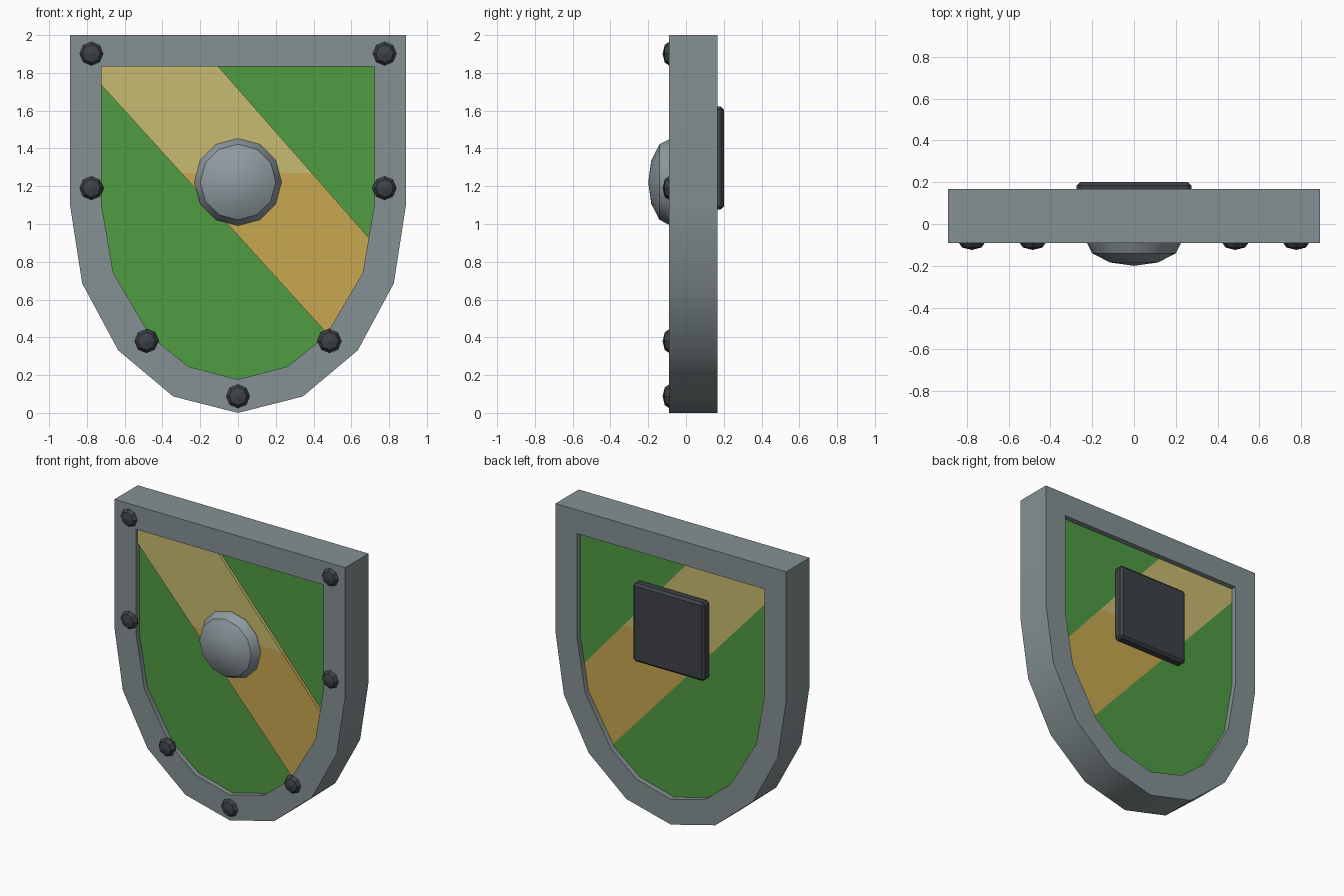
import bpy, bmesh, math
from mathutils import Vector

if "Cube" in bpy.data.objects:
    bpy.data.objects.remove(bpy.data.objects["Cube"])


def material(name, rgb):
    lin = [((c / 255 + 0.055) / 1.055) ** 2.4 for c in rgb]
    m = bpy.data.materials.new(name)
    m.diffuse_color = (*lin, 1)
    m.use_nodes = True
    m.node_tree.nodes["Principled BSDF"].inputs["Base Color"].default_value = m.diffuse_color
    return m


FRAME = material("grey steel", (133, 145, 147))
BOSS = material("pale steel", (143, 154, 160))
DARK = material("dark iron", (62, 66, 70))
GREEN = material("green paint", (80, 155, 66))
LIGHT = material("pale yellow paint", (201, 187, 112))
GOLD = material("gold paint", (201, 167, 80))


def finish(bm, name, mat, smooth=False):
    bmesh.ops.recalc_face_normals(bm, faces=bm.faces)
    me = bpy.data.meshes.new(name)
    bm.to_mesh(me)
    bm.free()
    me.materials.append(mat)
    ob = bpy.data.objects.new(name, me)
    bpy.context.collection.objects.link(ob)
    if smooth:
        bpy.ops.object.select_all(action='DESELECT')
        ob.select_set(True)
        bpy.context.view_layer.objects.active = ob
        bpy.ops.object.shade_smooth_by_angle(angle=math.radians(32))
    return ob


def mirrored(half):
    """Closed outline from right-half points (top to bottom tip)."""
    return half + [(-x, z) for x, z in reversed(half[:-1])]


OUTER = mirrored([(0.89, 2), (0.89, 1.105), (0.825, 0.686), (0.634, 0.331),
                  (0.343, 0.087), (0, 0)])
INNER = mirrored([(0.723, 1.835), (0.723, 1.105), (0.66, 0.74), (0.462, 0.405),
                  (0.264, 0.246), (0, 0.177)])


# Frame: ring between the two outlines
def frame():
    bm = bmesh.new()
    loops = [[bm.verts.new((x, y, z)) for x, z in pts]
             for pts, y in ((OUTER, -0.09), (INNER, -0.09), (INNER, 0.167), (OUTER, 0.167))]
    n = len(OUTER)
    for k in range(4):
        a, b = loops[k], loops[(k + 1) % 4]
        for i in range(n):
            j = (i + 1) % n
            bm.faces.new((a[i], a[j], b[j], b[i]))
    finish(bm, "frame", FRAME, True)


# Panel pieces: inner prism trimmed by planes, keeping the side away from each normal
def panel(name, mat, front, cuts):
    bm = bmesh.new()
    f = bm.faces.new([bm.verts.new((x, front, z)) for x, z in INNER])
    r = bmesh.ops.extrude_face_region(bm, geom=[f])
    for v in r["geom"]:
        if isinstance(v, bmesh.types.BMVert):
            v.co.y = 0.13
    bmesh.ops.recalc_face_normals(bm, faces=bm.faces)
    for co, no in cuts:
        bmesh.ops.bisect_plane(bm, geom=bm.verts[:] + bm.edges[:] + bm.faces[:],
                               plane_co=co, plane_no=no, clear_outer=True)
        bmesh.ops.holes_fill(bm, edges=[e for e in bm.edges if e.is_boundary], sides=0)
    finish(bm, name, mat)


def line(x1, z1, x2, z2):
    """Plane through a front-view line, normal up and to the right."""
    return Vector((x1, 0, z1)), Vector((z1 - z2, 0, x2 - x1))


def flip(plane):
    return plane[0], -plane[1]


upper = line(-0.105, 1.835, 0.69, 0.93)
lower = line(-0.723, 1.735, 0.475, 0.416)
split = Vector((0, 0, 1.27)), Vector((0, 0, 1))

frame()
panel("upper_panel", GREEN, -0.055, [flip(upper)])
panel("lower_panel", GREEN, -0.055, [lower])
panel("stripe_top", LIGHT, -0.075, [upper, flip(lower), flip(split)])
panel("stripe_bottom", GOLD, -0.075, [upper, flip(lower), split])


# Domes: flattened spheres with their pole facing the front
def dome(name, mat, x, y, z, r, depth, segs, rings, smooth):
    bm = bmesh.new()
    bmesh.ops.create_uvsphere(bm, u_segments=segs, v_segments=rings, radius=1)
    for v in bm.verts:
        a, b, c = v.co
        v.co = (x + a * r, y - c * depth, z + b * r)
    finish(bm, name, mat, smooth)


dome("boss", BOSS, 0, -0.08, 1.222, 0.231, 0.12, 12, 6, True)
rivets = [(s * x, z) for x, z in ((0.776, 1.902), (0.776, 1.19), (0.485, 0.38))
          for s in (-1, 1)] + [(0, 0.088)]
for i, (x, z) in enumerate(rivets):
    dome(f"rivet_{i + 1}", DARK, x, -0.085, z, 0.066, 0.039, 8, 4, False)

# Back plate: bevelled square block
bm = bmesh.new()
bmesh.ops.create_cube(bm, size=1)
for v in bm.verts:
    v.co = (v.co.x * 0.55, 0.163 + v.co.y * 0.074, 1.35 + v.co.z * 0.546)
bmesh.ops.bevel(bm, geom=bm.edges[:], offset=0.016, segments=1, affect='EDGES')
finish(bm, "back_plate", DARK)
